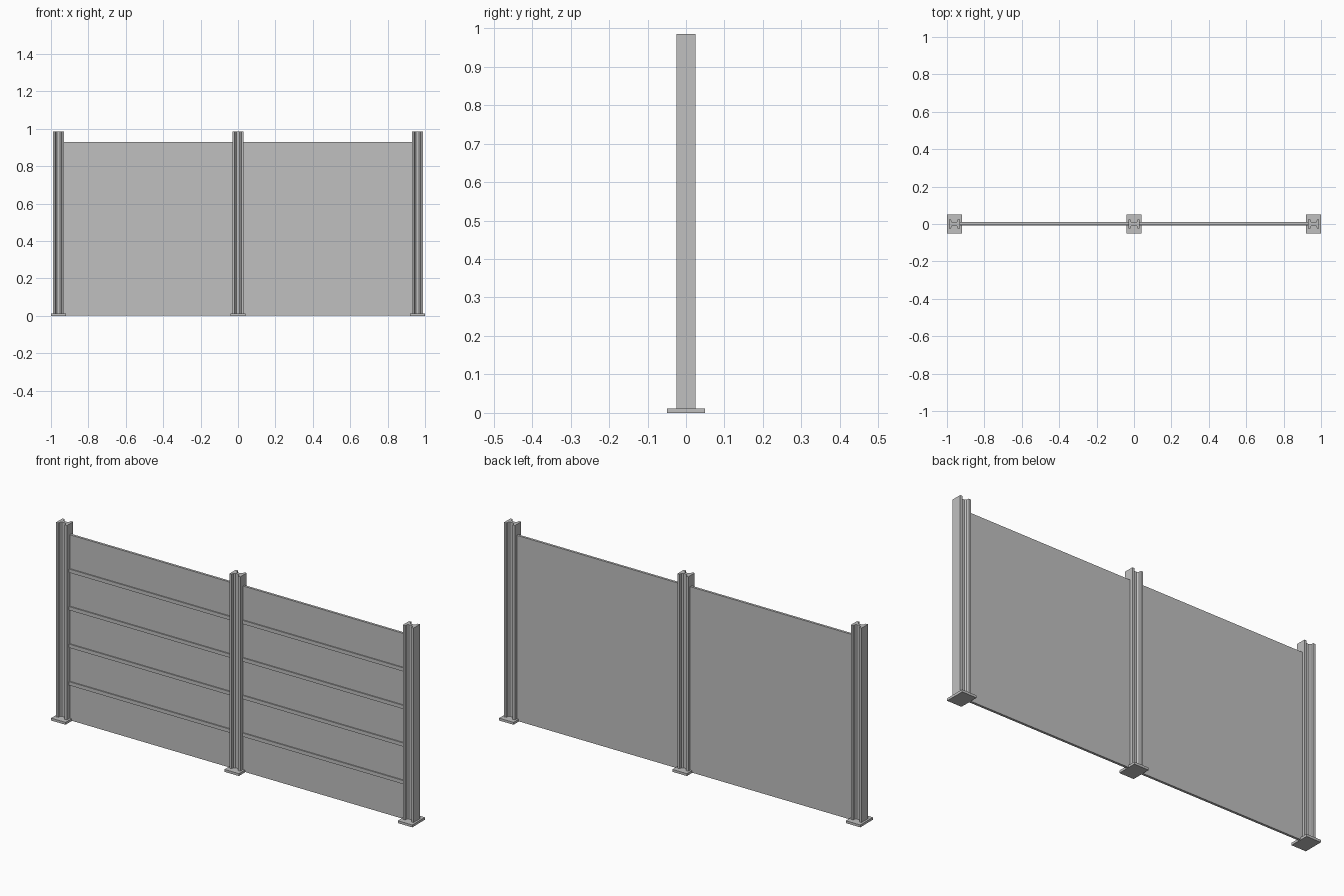
import bpy
import bmesh
from mathutils import Matrix, Vector

old = bpy.data.objects.get("Cube")
if old:
    bpy.data.objects.remove(old, do_unlink=True)

# Single painted-metal colour
grey = bpy.data.materials.new("plain_grey")
grey.use_nodes = True
colour = (0.53, 0.53, 0.53, 1)
grey.diffuse_color = colour
grey.node_tree.nodes["Principled BSDF"].inputs["Base Color"].default_value = colour


def add_object(name, bm):
    bmesh.ops.recalc_face_normals(bm, faces=bm.faces)
    mesh = bpy.data.meshes.new(name)
    bm.to_mesh(mesh)
    bm.free()
    mesh.materials.append(grey)
    obj = bpy.data.objects.new(name, mesh)
    bpy.context.collection.objects.link(obj)
    return obj


def box(name, low, high):
    low, high = Vector(low), Vector(high)
    bm = bmesh.new()
    place = Matrix.Translation((low + high) / 2) @ Matrix.Diagonal((high - low).to_4d())
    bmesh.ops.create_cube(bm, size=1, matrix=place)
    return add_object(name, bm)


def beam(name, x, bottom, top):
    # Beam section: side flanges with tapered inner faces and a central web
    quarter = [(0.03, 0.025), (0.018, 0.025), (0.016, 0.013), (0.009, 0.007)]
    outline = quarter + [(-px, py) for px, py in reversed(quarter)]
    outline += [(-px, -py) for px, py in outline]
    bm = bmesh.new()
    base = bm.faces.new([bm.verts.new((x + px, py, bottom)) for px, py in outline])
    result = bmesh.ops.extrude_face_region(bm, geom=[base], use_keep_orig=True)
    moved = [v for v in result["geom"] if isinstance(v, bmesh.types.BMVert)]
    bmesh.ops.translate(bm, verts=moved, vec=(0, 0, top - bottom))
    return add_object(name, bm)


# Posts on base plates
plate_top = 0.012
for side, x in (("right", -0.96), ("middle", 0), ("left", 0.96)):
    box(side + "_base_plate", (x - 0.04, -0.05, 0), (x + 0.04, 0.05, plate_top))
    beam(side + "_post", x, plate_top, 0.985)

# Wall panels with raised horizontal battens on the front
for side, start, end in (("right", -0.93, -0.03), ("left", 0.03, 0.93)):
    box(side + "_panel", (start, -0.002, 0.002), (end, 0.01, 0.93))
    for i in range(4):
        z = 0.188 + i * 0.188
        box(f"{side}_batten_{i + 1}", (start, -0.008, z - 0.009), (end, -0.002, z + 0.009))
